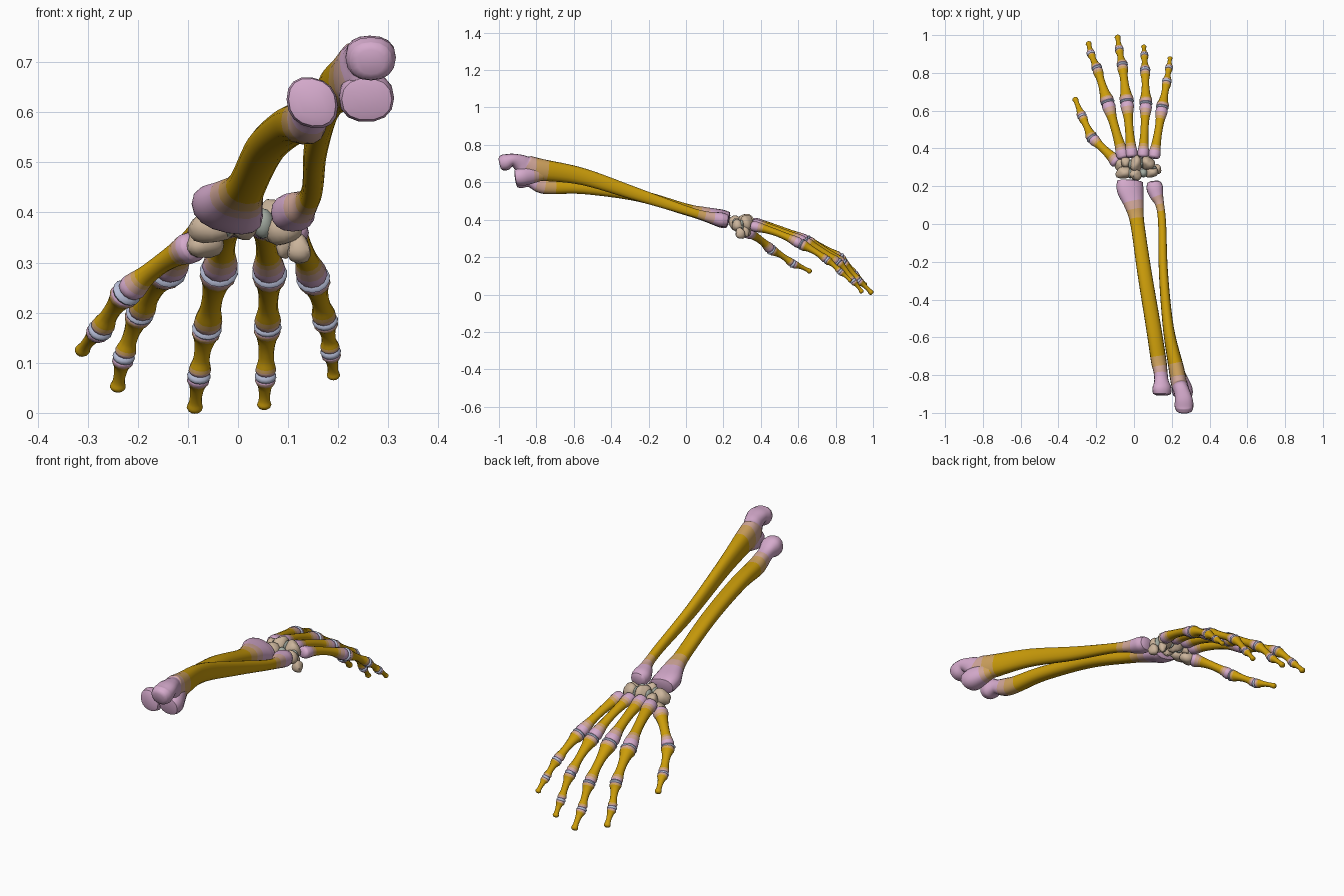
import bpy, bmesh, math
from mathutils import Vector, Matrix

if "Cube" in bpy.data.objects:
    bpy.data.objects.remove(bpy.data.objects["Cube"])

def mat(name, r, g, b):
    m = bpy.data.materials.new(name)
    m.diffuse_color = (r, g, b, 1)
    m.use_nodes = True
    m.node_tree.nodes["Principled BSDF"].inputs["Base Color"].default_value = m.diffuse_color
    return m

GOLD = mat("golden shaft", 0.60, 0.335, 0.003)
PINK = mat("pink bone end", 0.66, 0.40, 0.60)
BLEND1 = mat("pinkish tan transition", 0.64, 0.385, 0.32)
BLEND2 = mat("golden tan transition", 0.62, 0.36, 0.11)
BEIGE = mat("beige wrist bone", 0.60, 0.46, 0.33)
BLUE = mat("pale blue cartilage", 0.47, 0.51, 0.68)
GREEN = mat("grey green cartilage", 0.36, 0.40, 0.35)
UP = Vector((0, 0, 1))

def finish(name, bm, mats, angle):
    bmesh.ops.recalc_face_normals(bm, faces=bm.faces)
    me = bpy.data.meshes.new(name)
    bm.to_mesh(me)
    bm.free()
    for m in mats:
        me.materials.append(m)
    ob = bpy.data.objects.new(name, me)
    bpy.context.collection.objects.link(ob)
    bpy.ops.object.select_all(action='DESELECT')
    ob.select_set(True)
    bpy.context.view_layer.objects.active = ob
    bpy.ops.object.shade_smooth_by_angle(angle=math.radians(angle))
    return ob

def frame(d):
    d = d.normalized()
    side = d.cross(UP).normalized()
    return d, side, side.cross(d)

def resample(st, sub):
    """Catmull-Rom through stations (x, y, z, half width, half height)."""
    out = []
    for i in range(len(st) - 1):
        p0, p1, p2, p3 = (st[max(0, min(len(st) - 1, i + k))] for k in (-1, 0, 1, 2))
        for s in range(sub):
            t = s / sub
            out.append([0.5 * (2*b + (c - a)*t + (2*a - 5*b + 4*c - d)*t*t + (3*b - a - 3*c + d)*t**3)
                        for a, b, c, d in zip(p0, p1, p2, p3)])
    return out + [list(st[-1])]

def zone(dist, pink, blend):
    """Material slot by distance from a bone end."""
    if dist < pink:
        return 1
    if dist < blend:
        return 2 if dist < (pink + blend) / 2 else 3
    return 0

def bone(name, st, ends, sub=3, sides=14, cap=0.25, roll=0.0, power=1.0):
    """Loft of oval rings; ends = (pink, blend) lengths at start, then at finish."""
    rows = resample(st, sub)
    pos = [Vector(r[:3]) for r in rows]
    n = len(rows)
    rings = [(pos[i], pos[min(n - 1, i + 1)] - pos[max(0, i - 1)], rows[i][3], rows[i][4]) for i in range(n)]
    for idx, sgn in ((0, -1), (-1, 1)):
        p, d, a, b = rings[idx]
        extra = (p + d.normalized() * sgn * cap * min(a, b), d, a * 0.65, b * 0.65)
        rings.insert(0, extra) if sgn < 0 else rings.append(extra)
    bm = bmesh.new()
    loops = []
    for p, d, a, b in rings:
        _, s, u = frame(d)
        loop = []
        for k in range(sides):
            th = 2 * math.pi * k / sides
            c, sn = math.cos(th), math.sin(th)
            x = a * math.copysign(abs(c) ** power, c)
            z = b * math.copysign(abs(sn) ** power, sn) - roll * x * a / 0.07
            loop.append(bm.verts.new(p + s * x + u * z))
        loops.append(loop)
    run = [0.0]
    for i in range(1, len(rings)):
        run.append(run[-1] + (rings[i][0] - rings[i - 1][0]).length)
    for i in range(len(loops) - 1):
        m = (run[i] + run[i + 1]) / 2
        idx = zone(m, *ends[:2]) or zone(run[-1] - m, *ends[2:])
        for k in range(sides):
            j = (k + 1) % sides
            f = bm.faces.new((loops[i][k], loops[i][j], loops[i + 1][j], loops[i + 1][k]))
            f.material_index = idx
    bm.faces.new(loops[0]).material_index = 1 if ends[0] > 0 else 0
    bm.faces.new(loops[-1]).material_index = 1 if ends[2] > 0 else 0
    return finish(name, bm, (GOLD, PINK, BLEND1, BLEND2), 45)

def blob(name, c, r, material, axis=None, lumps=0.0):
    """Scaled ball; with an axis it becomes a disc across that direction."""
    bm = bmesh.new()
    bmesh.ops.create_uvsphere(bm, u_segments=14, v_segments=8, radius=1)
    for v in bm.verts:
        q = v.co.copy()
        q *= 1 + lumps * math.sin(3 * q.x + 40 * c[0]) * math.cos(3 * q.y + 2 * q.z + 30 * c[1])
        v.co = Vector((q.x * r[0], q.y * r[1], q.z * r[2]))
    if axis is not None:
        d, s, u = frame(axis)
        bm.transform(Matrix((s, u, d)).transposed().to_4x4())
    bmesh.ops.translate(bm, verts=bm.verts, vec=Vector(c))
    return finish(name, bm, (material,), 45)

# Forearm: radius on the thumb side
bone("radius", [(.148, -.900, .620, .047, .047), (.148, -.87, .618, .051, .050),
     (.145, -.83, .608, .038, .036), (.14, -.78, .588, .037, .044), (.13, -.72, .578, .041, .042),
     (.104, -.55, .572, .040, .035), (.056, -.26, .530, .038, .032), (.018, 0, .455, .037, .031),
     (0, .10, .430, .051, .038), (-.02, .18, .408, .070, .046), (-.021, .225, .398, .068, .040)],
     (.11, .21, .12, .21), sub=6, sides=16, cap=.15, roll=.2, power=.88)

# Ulna with its hooked elbow end and the lip below the notch
bone("ulna", [(.265, -.990, .702, .042, .038), (.265, -.965, .708, .050, .044),
     (.263, -.93, .720, .047, .033), (.254, -.89, .705, .042, .046), (.240, -.85, .678, .043, .066),
     (.225, -.77, .666, .041, .058), (.182, -.55, .630, .029, .045), (.156, -.26, .535, .024, .034),
     (.149, 0, .450, .021, .024), (.137, .10, .420, .023, .026), (.120, .15, .408, .036, .034),
     (.110, .19, .400, .044, .038), (.107, .22, .396, .036, .032)],
     (.15, .28, .09, .17), sub=6, sides=16, cap=.2, power=.88)
bone("ulna_notch_lip", [(.225, -.75, .640, .026, .025), (.242, -.82, .638, .042, .044),
     (.256, -.88, .630, .055, .050), (.257, -.910, .626, .050, .042)], (0, 0, .09, .15), cap=.1, power=.88)

# Wrist bones
carpals = {
    "scaphoid": ((-.052, .272, .372), (.046, .034, .036)),
    "lunate": ((.008, .262, .385), (.034, .033, .038)),
    "triquetrum": ((.092, .275, .368), (.037, .031, .034)),
    "pisiform": ((.122, .290, .326), (.024, .028, .030)),
    "trapezium": ((-.066, .315, .336), (.040, .036, .027)),
    "trapezoid": ((-.045, .328, .378), (.026, .030, .030)),
    "capitate": ((.010, .318, .388), (.032, .045, .042)),
    "hamate": ((.072, .322, .383), (.038, .036, .042)),
    "hamate_hook": ((.092, .320, .338), (.018, .020, .030)),
}
for n, (c, r) in carpals.items():
    blob(n, c, r, BEIGE, lumps=.14)
for i, (c, r) in enumerate([((-.02, .268, .38), (.012, .028, .030)), ((.05, .27, .378), (.022, .024, .030)),
                            ((-.018, .315, .382), (.012, .028, .032)), ((.042, .322, .385), (.010, .030, .034)),
                            ((.09, .298, .37), (.030, .012, .030))]):
    blob("wrist_cartilage_%d" % i, c, r, GREEN)

# Digit bones: slim waist, flared ends, slight upward bow
KNUCKLE = [(0, .95), (.08, 1), (.22, .80), (.45, .66), (.70, .68), (.86, .88), (.95, .97), (1, .85)]
TIP = [(0, .95), (.10, 1), (.28, .74), (.55, .64), (.76, .70), (.90, .92), (.98, .75)]

def digit_bone(name, p, q, w0, w1, kind):
    L = (q - p).length
    d, s, u = frame(q - p)
    last = kind == "tip"
    p, q = p + d * .006, q - d * (0 if last else .008)
    st = []
    for t, k in (TIP if last else KNUCKLE):
        c = p.lerp(q, t) + u * (.04 if kind == "root" else .03) * L * 4 * t * (1 - t)
        w = (w0 + (w1 - w0) * t) * k
        st.append((*c, w, w * .88))
    # long pink ends on the palm bones, narrow ones further out
    ends = {"root": (.13, .24, .14, .25), "middle": (.07, .15, .06, .16), "tip": (.10, .2, 0, 0)}[kind]
    bone(name, st, [e * L for e in ends], sides=12, cap=.3)

digits = {
    "thumb": ([(-.085, .325, .335), (-.222, .455, .240), (-.275, .570, .165), (-.314, .668, .120)],
              [.036, .031, .025, .016]),
    "index": ([(-.055, .350, .372), (-.140, .645, .283), (-.196, .825, .198), (-.228, .900, .112), (-.241, .960, .046)],
              [.034, .037, .028, .022, .017]),
    "middle": ([(-.012, .355, .385), (-.038, .648, .283), (-.062, .842, .168), (-.078, .922, .074), (-.087, .995, .004)],
               [.032, .037, .029, .023, .017]),
    "ring": ([(.048, .355, .380), (.063, .638, .278), (.059, .815, .172), (.055, .893, .073), (.052, .942, .010)],
             [.030, .034, .027, .021, .015]),
    "little": ([(.105, .350, .368), (.150, .618, .268), (.174, .755, .184), (.185, .825, .122), (.191, .882, .070)],
               [.032, .033, .025, .020, .014]),
}
for n, (pts, ws) in digits.items():
    pts = [Vector(p) for p in pts]
    last = len(pts) - 2
    for i in range(last + 1):
        a, b = pts[i], pts[i + 1]
        kind = "root" if i == 0 else "tip" if i == last else "middle"
        digit_bone("%s_%s_bone_%d" % (n, kind, i), a, b, ws[i], ws[i + 1], kind)
        # cartilage disc in each finger joint
        if i:
            blob("%s_cartilage_%d" % (n, i), a, (ws[i] * 1.04, ws[i] * .94, .012), BLUE, axis=b - pts[i - 1])
